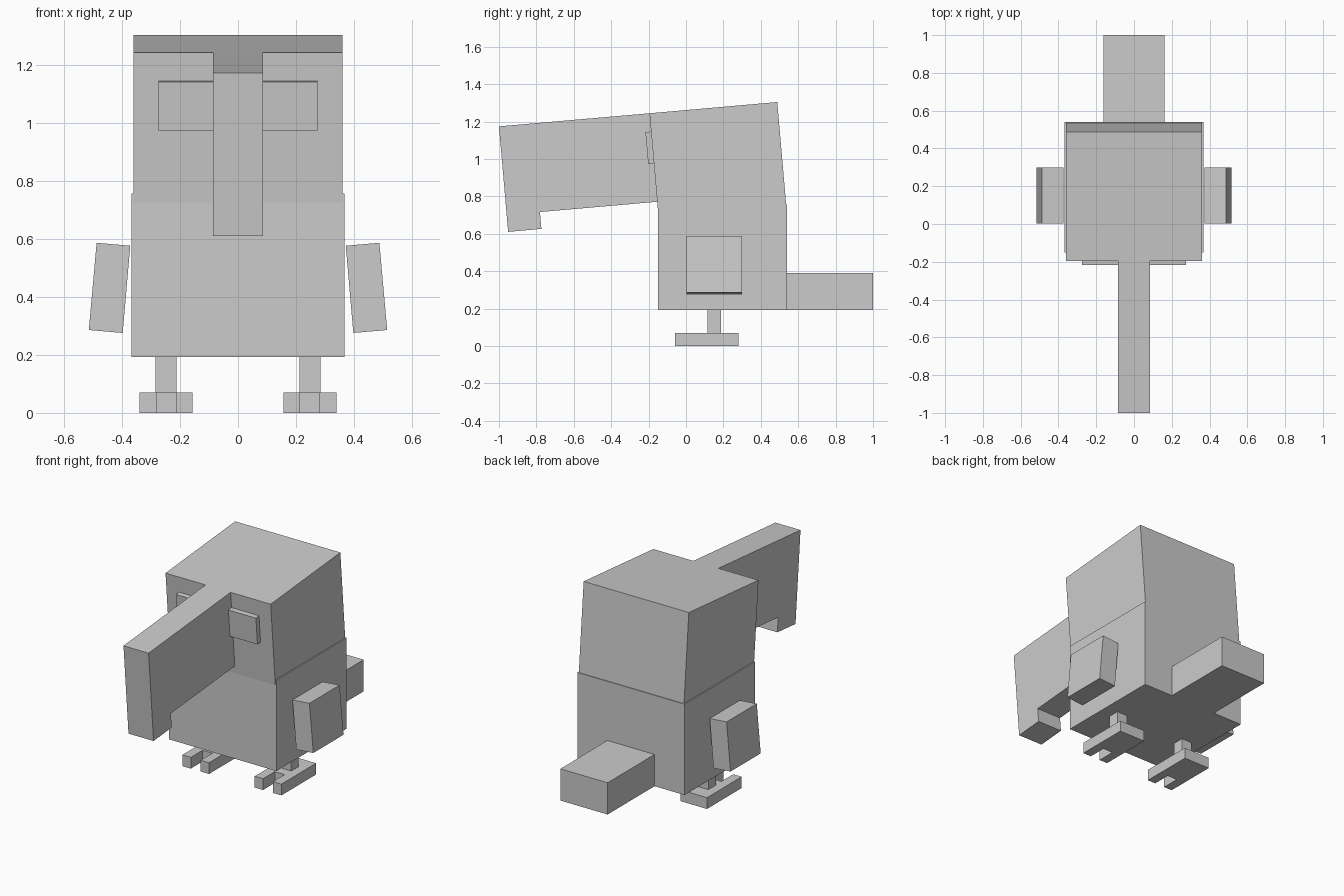
import bpy, bmesh
from mathutils import Vector

cube = bpy.data.objects.get("Cube")
if cube:
    bpy.data.objects.remove(cube, do_unlink=True)

grey = bpy.data.materials.new("light_grey")
grey.use_nodes = True
colour = (0.6, 0.6, 0.6, 1)
grey.diffuse_color = colour
grey.node_tree.nodes["Principled BSDF"].inputs["Base Color"].default_value = colour

# How a profile point (u, v) and a depth d map to x, y, z for each extrusion axis
PLACE = {
    "x": lambda u, v, d: Vector((d, u, v)),
    "y": lambda u, v, d: Vector((u, d, v)),
    "z": lambda u, v, d: Vector((u, v, d)),
}


def prism(name, axis, profile, start, end, mirrored=False):
    """Extrude a flat profile along an axis, optionally mirrored across x."""
    place = PLACE[axis]
    bm = bmesh.new()
    face = bm.faces.new([bm.verts.new(place(u, v, start)) for u, v in profile])
    extruded = bmesh.ops.extrude_face_region(bm, geom=[face])["geom"]
    verts = [g for g in extruded if isinstance(g, bmesh.types.BMVert)]
    bmesh.ops.translate(bm, verts=verts, vec=place(0, 0, end - start))
    bmesh.ops.recalc_face_normals(bm, faces=bm.faces[:])
    mesh = bpy.data.meshes.new(name)
    bm.to_mesh(mesh)
    bm.free()
    mesh.materials.append(grey)
    obj = bpy.data.objects.new(name, mesh)
    bpy.context.collection.objects.link(obj)
    if mirrored:
        mod = obj.modifiers.new("Mirror", "MIRROR")
        mod.use_mirror_merge = False
    return obj


def rect(u0, v0, u1, v1):
    return [(u0, v0), (u1, v0), (u1, v1), (u0, v1)]


# Body and tail
prism("body", "x", rect(-0.15, 0.193, 0.54, 0.757), -0.368, 0.368)
prism("tail", "x", rect(0.54, 0.193, 1.0, 0.39), -0.162, 0.162)

# Head, tipped slightly forward and sunk into the body
prism("head", "x", [(-0.195, 1.244), (0.488, 1.304), (0.538, 0.727), (-0.145, 0.667)],
      -0.361, 0.361)

# Long beak with a hooked tip, flush with the top of the head
prism("beak", "x", [(-0.195, 1.244), (-1.0, 1.174), (-0.951, 0.61), (-0.773, 0.626),
                    (-0.781, 0.716), (-0.153, 0.771)], -0.086, 0.086)

# Eyes on either side of the beak
prism("eyes", "x", [(-0.217, 1.143), (-0.186, 1.146), (-0.171, 0.977), (-0.202, 0.974)],
      0.086, 0.275, mirrored=True)

# Wings, leaning outwards at the bottom
prism("wings", "y", [(0.372, 0.577), (0.488, 0.587), (0.515, 0.286), (0.398, 0.276)],
      0.003, 0.299, mirrored=True)

# Legs and two-toed feet
prism("legs", "z", rect(0.212, 0.115, 0.285, 0.188), 0.07, 0.193, mirrored=True)
prism("feet", "z", [(0.157, -0.06), (0.214, -0.06), (0.214, 0.055), (0.282, 0.055),
                    (0.282, -0.06), (0.34, -0.06), (0.34, 0.28), (0.157, 0.28)],
      0, 0.07, mirrored=True)
